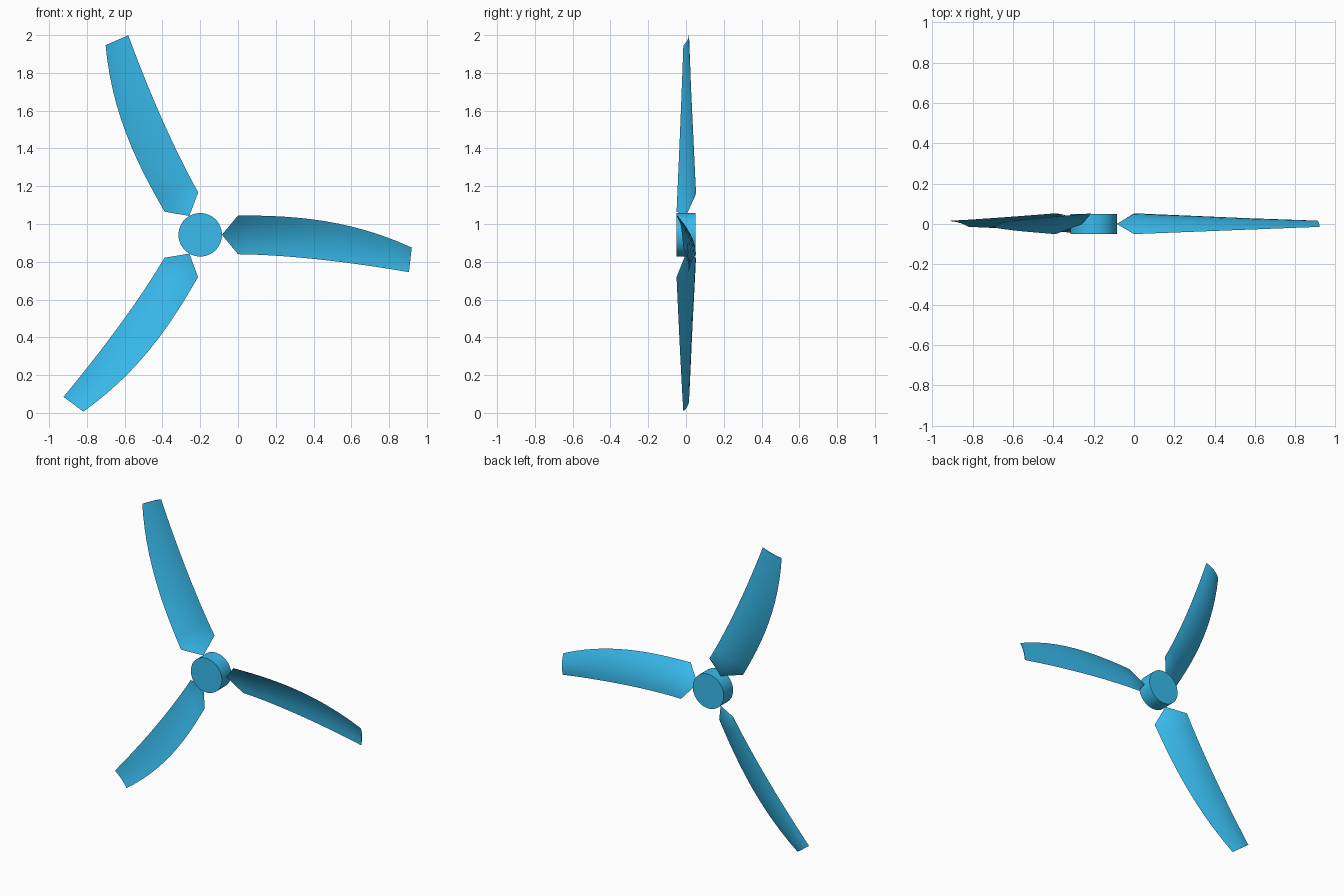
import bpy, bmesh, math
from mathutils import Matrix, Vector

if "Cube" in bpy.data.objects:
    bpy.data.objects.remove(bpy.data.objects["Cube"])

HUB = Vector((-0.2, 0.0, 0.943))

blue = bpy.data.materials.new("blue")
blue.diffuse_color = (0.04, 0.5, 0.85, 1)
blue.use_nodes = True
blue.node_tree.nodes["Principled BSDF"].inputs["Base Color"].default_value = blue.diffuse_color


def finish(bm, name, angle):
    bmesh.ops.recalc_face_normals(bm, faces=bm.faces)
    mesh = bpy.data.meshes.new(name)
    bm.to_mesh(mesh)
    bm.free()
    mesh.materials.append(blue)
    obj = bpy.data.objects.new(name, mesh)
    bpy.context.collection.objects.link(obj)
    bpy.ops.object.select_all(action='DESELECT')
    obj.select_set(True)
    bpy.context.view_layer.objects.active = obj
    bpy.ops.object.shade_smooth_by_angle(angle=math.radians(angle))
    return obj


# Hub: short drum with its axis along y
bm = bmesh.new()
bmesh.ops.create_cone(bm, cap_ends=True, segments=48, radius1=0.115, radius2=0.115, depth=0.1,
                      matrix=Matrix.Translation(HUB) @ Matrix.Rotation(math.pi / 2, 4, 'X'))
finish(bm, "hub", 30)


def section(t, chord=6):
    """Thin cambered blade section at fraction t of the span, relative to the hub."""
    top = Vector((0.2 + 0.92 * t, -0.05 + 0.036 * t, 0.102 - 0.17 * t ** 2.5))
    low = Vector((0.2 + 0.905 * t, 0.053 - 0.039 * t, -0.103 - 0.095 * t ** 1.65))
    camber = 0.024 - 0.011 * t

    def point(s, bulge):
        return top.lerp(low, s) + Vector((0, bulge * 4 * s * (1 - s), 0))

    back = [point(i / chord, camber) for i in range(chord + 1)]
    front = [point(i / chord, camber - 0.005) for i in range(chord - 1, 0, -1)]
    return back + front


def blade(angle, name):
    bm = bmesh.new()
    rings = [[bm.verts.new(p) for p in section(k / 12)] for k in range(13)]
    n = len(rings[0])
    for a, b in zip(rings, rings[1:]):
        for i in range(n):
            j = (i + 1) % n
            bm.faces.new((a[i], a[j], b[j], b[i]))
    # pointed root and thin tip cap
    apex = bm.verts.new((0.115, 0.0, 0.0))
    for i in range(n):
        bm.faces.new((apex, rings[0][(i + 1) % n], rings[0][i]))
    bm.faces.new(rings[-1])
    bmesh.ops.transform(bm, verts=bm.verts, matrix=Matrix.Translation(HUB) @
                        Matrix.Rotation(-math.radians(angle), 4, 'Y'))
    return finish(bm, name, 25)


# Three swept, twisted blades
for k in range(3):
    blade(120 * k, f"blade_{k + 1}")
